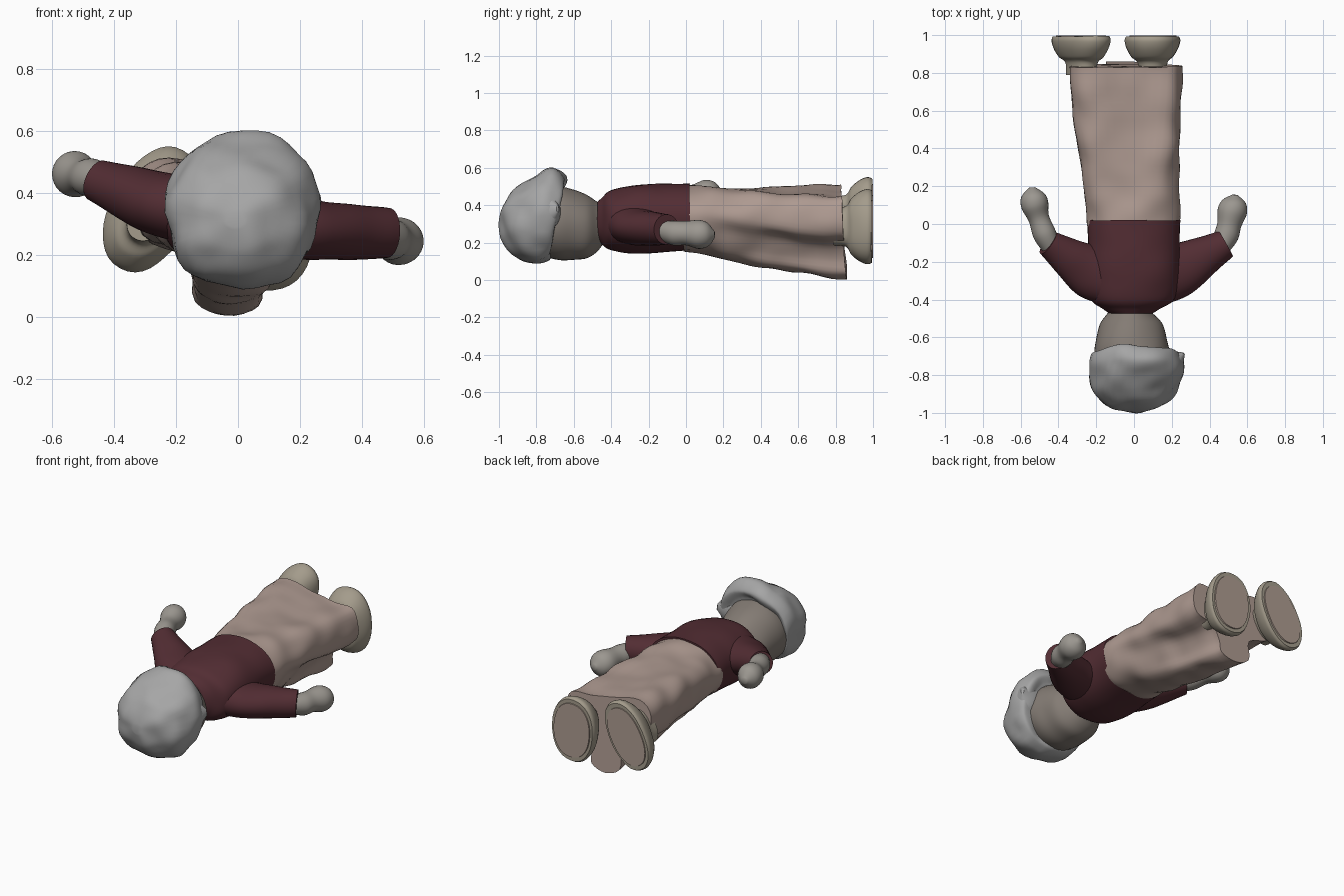
import bpy, bmesh, math
from mathutils import Vector, noise

if "Cube" in bpy.data.objects:
    bpy.data.objects.remove(bpy.data.objects["Cube"])


def material(name, rgb):
    m = bpy.data.materials.new(name)
    m.diffuse_color = (*rgb, 1)
    m.use_nodes = True
    m.node_tree.nodes["Principled BSDF"].inputs["Base Color"].default_value = m.diffuse_color
    return m


MAROON = material("maroon_cloth", (0.085, 0.026, 0.033))
GOWN = material("pale_cloth", (0.42, 0.32, 0.28))
WHITE = material("grey_white", (0.38, 0.38, 0.38))
HEAD = material("head_brown", (0.23, 0.20, 0.175))
HAND = material("hand_clay", (0.33, 0.31, 0.28))
SHOE = material("shoe_clay", (0.37, 0.33, 0.26))
SOLE = material("sole_pink", (0.42, 0.33, 0.28))


def catmull(a, b, c, d, t):
    return 0.5 * (2 * b + (c - a) * t + (2 * a - 5 * b + 4 * c - d) * t * t
                  + (3 * b - a - 3 * c + d) * t ** 3)


def superellipse(n, p):
    """Unit outline starting at the bottom, going round."""
    out = []
    for i in range(n):
        a = -math.pi / 2 + 2 * math.pi * i / n
        c, s = math.cos(a), math.sin(a)
        out.append((math.copysign(abs(c) ** (2 / p), c), math.copysign(abs(s) ** (2 / p), s)))
    return out


def yring(yb, zb, yt, zt, cx, rx, p=2.2):
    """Ring across the body, from a bottom and a top point in the yz plane."""
    return [Vector((cx + rx * u, (yb + yt) / 2 + (yt - yb) / 2 * v, (zb + zt) / 2 + (zt - zb) / 2 * v))
            for u, v in superellipse(40, p)]


def tube_rings(path):
    """Rings along a path of (x, y, z, side radius, optional upright radius)."""
    pts = [Vector(q[:3]) for q in path]
    rings = []
    for i, q in enumerate(path):
        t = (pts[min(i + 1, len(pts) - 1)] - pts[max(i - 1, 0)]).normalized()
        side = t.cross(Vector((0, 0, 1))).normalized()
        up = side.cross(t)
        rings.append([pts[i] + q[3] * side * u + q[-1] * up * v for u, v in superellipse(28, 2)])
    return rings


def loft(name, rings, mat, bumps=0.006, freq=7, steps=6):
    """Smooth skin through rings, capped, with a little hand-modelled unevenness."""
    last = len(rings) - 1
    dense = []
    for i in range(last):
        four = [rings[max(i - 1, 0)], rings[i], rings[i + 1], rings[min(i + 2, last)]]
        for s in range(steps):
            dense.append([catmull(*q, s / steps) for q in zip(*four)])
    dense.append(rings[-1])
    bm = bmesh.new()
    loops = [[bm.verts.new(v) for v in r] for r in dense]
    n = len(loops[0])
    for a, b in zip(loops, loops[1:]):
        for k in range(n):
            bm.faces.new((a[k], a[(k + 1) % n], b[(k + 1) % n], b[k]))
    bm.faces.new(loops[0])
    bm.faces.new(loops[-1])
    bmesh.ops.recalc_face_normals(bm, faces=bm.faces)
    bm.normal_update()
    moves = [(v, v.normal * bumps * noise.noise(v.co * freq)) for v in bm.verts]
    for v, d in moves:
        v.co += d
    me = bpy.data.meshes.new(name)
    bm.to_mesh(me)
    bm.free()
    me.materials.append(mat)
    ob = bpy.data.objects.new(name, me)
    bpy.context.collection.objects.link(ob)
    bpy.ops.object.select_all(action='DESELECT')
    ob.select_set(True)
    bpy.context.view_layer.objects.active = ob
    bpy.ops.object.shade_smooth_by_angle(angle=math.radians(45))
    return ob


# Head, narrowing to the chin
loft("head", [yring(y, zb, y, zt, cx, rx, 2) for y, zb, zt, cx, rx in (
    (-0.44, 0.20, 0.40, -0.02, 0.09), (-0.475, 0.15, 0.42, -0.02, 0.12),
    (-0.53, 0.115, 0.455, -0.015, 0.165), (-0.61, 0.11, 0.485, -0.015, 0.188),
    (-0.70, 0.11, 0.50, -0.01, 0.20), (-0.82, 0.14, 0.48, -0.01, 0.18))], HEAD)

# Cap with slanted brim
loft("cap", [yring(*r) for r in (
    (-0.73, 0.13, -0.66, 0.50, 0.00, 0.19), (-0.74, 0.11, -0.645, 0.55, 0.01, 0.233),
    (-0.79, 0.09, -0.71, 0.60, 0.015, 0.245), (-0.87, 0.10, -0.79, 0.57, 0.01, 0.24),
    (-0.94, 0.15, -0.88, 0.52, 0.00, 0.205), (-0.98, 0.21, -0.96, 0.44, -0.005, 0.13),
    (-1.0, 0.29, -0.995, 0.34, -0.01, 0.03))], WHITE, 0.02, 9)
loft("cap_fold", tube_rings([(0.15, -0.76, 0.37, 0.10, 0.12), (0.22, -0.72, 0.37, 0.06, 0.08),
                             (0.265, -0.685, 0.38, 0.01, 0.02)]), WHITE)

# Torso
loft("torso", [yring(y, zb, y, zt, cx, rx, 2.2) for y, zb, zt, cx, rx in (
    (-0.475, 0.20, 0.42, -0.015, 0.11), (-0.45, 0.19, 0.44, -0.015, 0.15),
    (-0.40, 0.16, 0.48, -0.005, 0.22), (-0.27, 0.14, 0.51, 0, 0.245),
    (-0.10, 0.15, 0.515, 0, 0.243), (0.02, 0.16, 0.515, 0, 0.243))], MAROON)

# Arms: broad sleeves and mitten hands, each side posed differently
loft("right_sleeve", tube_rings([
    (0.08, -0.31, 0.31, 0.14, 0.12), (0.22, -0.25, 0.285, 0.145, 0.10),
    (0.36, -0.175, 0.275, 0.11, 0.088), (0.485, -0.105, 0.27, 0.076, 0.08)]), MAROON)
loft("right_hand", tube_rings([
    (0.45, -0.13, 0.265, 0.05), (0.49, -0.06, 0.25, 0.066), (0.505, 0.0, 0.25, 0.063),
    (0.52, 0.07, 0.245, 0.076), (0.53, 0.12, 0.245, 0.06), (0.535, 0.155, 0.245, 0.015)]), HAND)
loft("left_sleeve", tube_rings([
    (-0.08, -0.31, 0.34, 0.14, 0.12), (-0.23, -0.25, 0.36, 0.14, 0.105),
    (-0.35, -0.175, 0.40, 0.105, 0.088), (-0.455, -0.10, 0.44, 0.07, 0.068)]), MAROON)
loft("left_hand", tube_rings([
    (-0.44, -0.12, 0.44, 0.05), (-0.475, -0.05, 0.45, 0.062), (-0.505, 0.03, 0.455, 0.056),
    (-0.527, 0.10, 0.46, 0.073), (-0.537, 0.15, 0.46, 0.062), (-0.54, 0.19, 0.46, 0.015)]), HAND)

# Gown: oval waist changing to a hem with a narrow keel-like fold underneath
hem = [(-0.04, 0.005), (0.06, 0.03), (0.075, 0.11), (0.12, 0.195), (0.235, 0.235), (0.257, 0.34),
       (0.21, 0.44), (0.06, 0.455), (-0.10, 0.485), (-0.26, 0.51), (-0.34, 0.43),
       (-0.31, 0.26), (-0.16, 0.185), (-0.135, 0.05)]
waist = [(0.24 * u, 0.33 + 0.175 * v) for u, v in superellipse(len(hem), 2.2)]
rings = []
for y, t in ((-0.01, 0), (0.12, 0.15), (0.35, 0.5), (0.6, 0.8), (0.86, 1)):
    prof = [Vector((a[0] * (1 - t) + b[0] * t, y, a[1] * (1 - t) + b[1] * t))
            for a, b in zip(waist, hem)]
    for v in prof:
        v.y -= 0.06 * t * v.z
    m = len(prof)
    rings.append([catmull(prof[i - 1], prof[i], prof[(i + 1) % m], prof[(i + 2) % m], s / 4)
                  for i in range(m) for s in range(4)])
loft("gown", rings, GOWN, 0.016, 7, 8)


# Feet: rounded bowls with flat tilted soles
def foot_ring(cx, cz, y, rx, rz, tilt, k):
    c, s = math.cos(tilt), math.sin(tilt)
    return [Vector((cx + k * (rx * u * c + rz * v * s), y, cz + k * (rz * v * c - rx * u * s)))
            for u, v in superellipse(36, 2.2)]


for side, cx, cz, rx, rz, deg in (("right", 0.10, 0.285, 0.147, 0.20, -4),
                                  ("left", -0.28, 0.345, 0.13, 0.214, 28)):
    a = math.radians(deg)
    loft(side + "_foot", [foot_ring(cx, cz, y, rx, rz, a, k) for y, k in (
        (0.79, 0.50), (0.855, 0.55), (0.885, 0.76), (0.93, 0.93), (0.97, 1.0), (0.993, 0.96))], SHOE)
    loft(side + "_sole", [foot_ring(cx, cz, y, rx, rz, a, k) for y, k in (
        (0.985, 0.86), (0.999, 0.84))], SOLE, 0)
